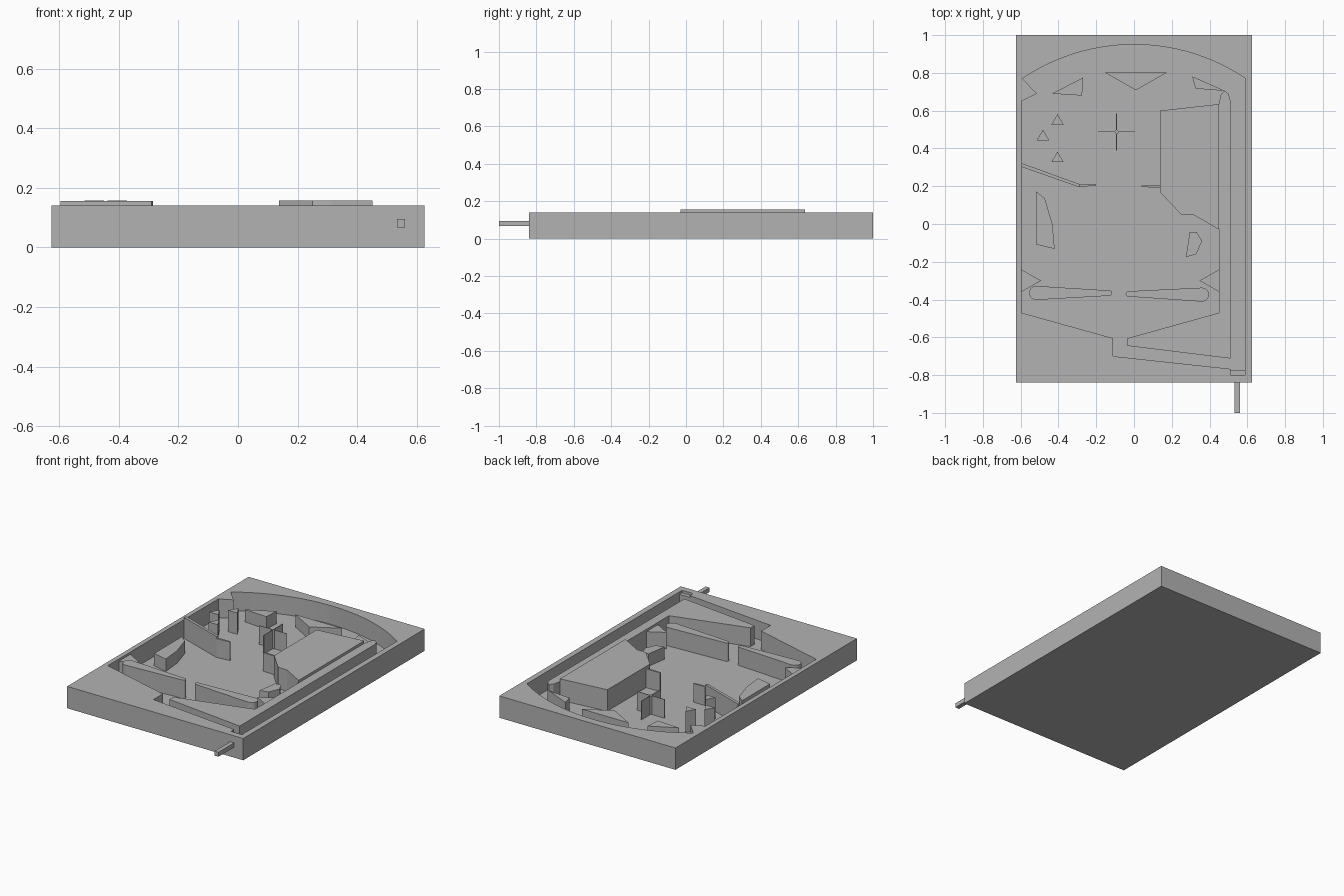
import bpy, bmesh, math
from mathutils import Vector

cube = bpy.data.objects.get("Cube")
if cube:
    bpy.data.objects.remove(cube, do_unlink=True)

grey = bpy.data.materials.new("plain grey")
grey.use_nodes = True
grey.diffuse_color = (0.45, 0.45, 0.45, 1)
grey.node_tree.nodes["Principled BSDF"].inputs["Base Color"].default_value = grey.diffuse_color

FLOOR, RIM, LOW, HIGH = 0.02, 0.14, 0.10, 0.157


def prism(name, outline, top, bottom=FLOOR - 0.005):
    """Extrude a flat outline upward into a solid."""
    bm = bmesh.new()
    face = bm.faces.new([bm.verts.new((x, y, bottom)) for x, y in outline])
    up = bmesh.ops.extrude_face_region(bm, geom=[face])["geom"]
    moved = [v for v in up if isinstance(v, bmesh.types.BMVert)]
    bmesh.ops.translate(bm, verts=moved, vec=(0, 0, top - bottom))
    bmesh.ops.recalc_face_normals(bm, faces=bm.faces)
    mesh = bpy.data.meshes.new(name)
    bm.to_mesh(mesh)
    bm.free()
    mesh.materials.append(grey)
    obj = bpy.data.objects.new(name, mesh)
    bpy.context.collection.objects.link(obj)
    return obj


def box(name, x0, x1, y0, y1, top, bottom=FLOOR - 0.005):
    return prism(name, [(x0, y0), (x1, y0), (x1, y1), (x0, y1)], top, bottom)


def arc(cx, cy, r, start, end, steps):
    angles = [math.radians(start + (end - start) * i / steps) for i in range(steps + 1)]
    return [(cx + r * math.cos(a), cy + r * math.sin(a)) for a in angles]


def flipper(name, pivot, r_pivot, tip, r_tip):
    """Tapered bar with rounded ends."""
    d = Vector(tip) - Vector(pivot)
    a = math.degrees(math.atan2(d.y, d.x))
    outline = arc(*pivot, r_pivot, a + 90, a + 270, 10) + arc(*tip, r_tip, a - 90, a + 90, 10)
    return prism(name, outline, RIM - 0.002)


# Cabinet with the recessed playfield and launch lane
cabinet = box("cabinet", -0.625, 0.625, -0.84, 1, RIM, 0)
half = math.degrees(math.asin(0.59 / 1.057))
recess = arc(0, -0.107, 1.057, 90 - half, 90 + half, 32) + [
    (-0.515, 0.69), (-0.595, 0.65), (-0.595, -0.47), (-0.11, -0.605), (-0.11, -0.70),
    (0.51, -0.767), (0.51, -0.80), (0.588, -0.80)]
cutter = prism("recess_cutter", recess, 0.3, FLOOR)
cutter.hide_render = True
cut = cabinet.modifiers.new("recess", "BOOLEAN")
cut.object = cutter
cut.operation = "DIFFERENCE"
cut.solver = "EXACT"
bpy.context.view_layer.objects.active = cabinet
bpy.ops.object.modifier_apply(modifier=cut.name)
bpy.data.objects.remove(cutter, do_unlink=True)

# Wall between the playfield and the launch lane
prism("lane_wall", [(0.51, -0.712), (0.51, 0.655), (0.50, 0.69), (0.48, 0.705),
                    (0.46, 0.685), (0.45, 0.64), (0.45, -0.47), (-0.035, -0.605),
                    (-0.035, -0.645)], RIM)

# Raised block on the right side
prism("raised_block", [(0.138, 0.6), (0.138, 0.168), (0.25, 0.05), (0.315, 0.048),
                       (0.451, -0.03), (0.451, 0.635)], HIGH)

# Slanted guide and short gates
prism("guide_rail", [(-0.595, 0.322), (-0.595, 0.302), (-0.29, 0.195), (-0.285, 0.21)], 0.155)
prism("left_gate", [(-0.29, 0.196), (-0.20, 0.204), (-0.20, 0.212), (-0.285, 0.212)], RIM)
prism("right_gate", [(0.04, 0.196), (0.138, 0.192), (0.138, 0.206), (0.04, 0.204)], RIM)

# Low bumpers
bumpers = {
    "left_bumper": [(-0.52, 0.175), (-0.52, -0.108), (-0.42, -0.132), (-0.432, 0.0), (-0.472, 0.135)],
    "right_bumper": [(0.295, -0.042), (0.275, -0.175), (0.33, -0.16), (0.36, -0.09), (0.332, -0.042)],
    "top_left_bumper": [(-0.435, 0.69), (-0.275, 0.68), (-0.27, 0.775)],
    "top_middle_bumper": [(-0.155, 0.802), (0.01, 0.708), (0.175, 0.802)],
    "top_right_bumper": [(0.308, 0.782), (0.325, 0.717), (0.48, 0.705)],
}
for name, outline in bumpers.items():
    prism(name, outline, LOW)

# Wedges on the side walls
for side, x, sign in (("left", -0.597, 1), ("right", 0.452, -1)):
    prism(side + "_wedge", [(x, -0.24), (x, -0.36), (x + sign * 0.105, -0.30)], 0.125)

# Three triangular posts
for i, (x, y) in enumerate([(-0.405, 0.525), (-0.482, 0.443), (-0.405, 0.327)]):
    prism(f"post_{i + 1}", [(x - 0.033, y), (x + 0.033, y), (x, y + 0.056)], HIGH)

# Spinner made of two crossed thin blades around a pin
cx, cy = -0.092, 0.488
box("spinner_blade_across", cx - 0.098, cx + 0.098, cy - 0.002, cy + 0.002, RIM)
box("spinner_blade_along", cx - 0.002, cx + 0.002, cy - 0.098, cy + 0.098, RIM)
prism("spinner_pin", arc(cx, cy, 0.01, 0, 330, 11), RIM)

# Flippers
flipper("right_flipper", (-0.518, -0.365), 0.037, (-0.13, -0.366), 0.014)
flipper("left_flipper", (0.36, -0.374), 0.037, (-0.03, -0.37), 0.014)

# Plunger
box("plunger_head", 0.511, 0.587, -0.799, -0.772, 0.125, 0.035)
box("plunger_rod", 0.533, 0.561, -1, -0.78, 0.095, 0.067)
